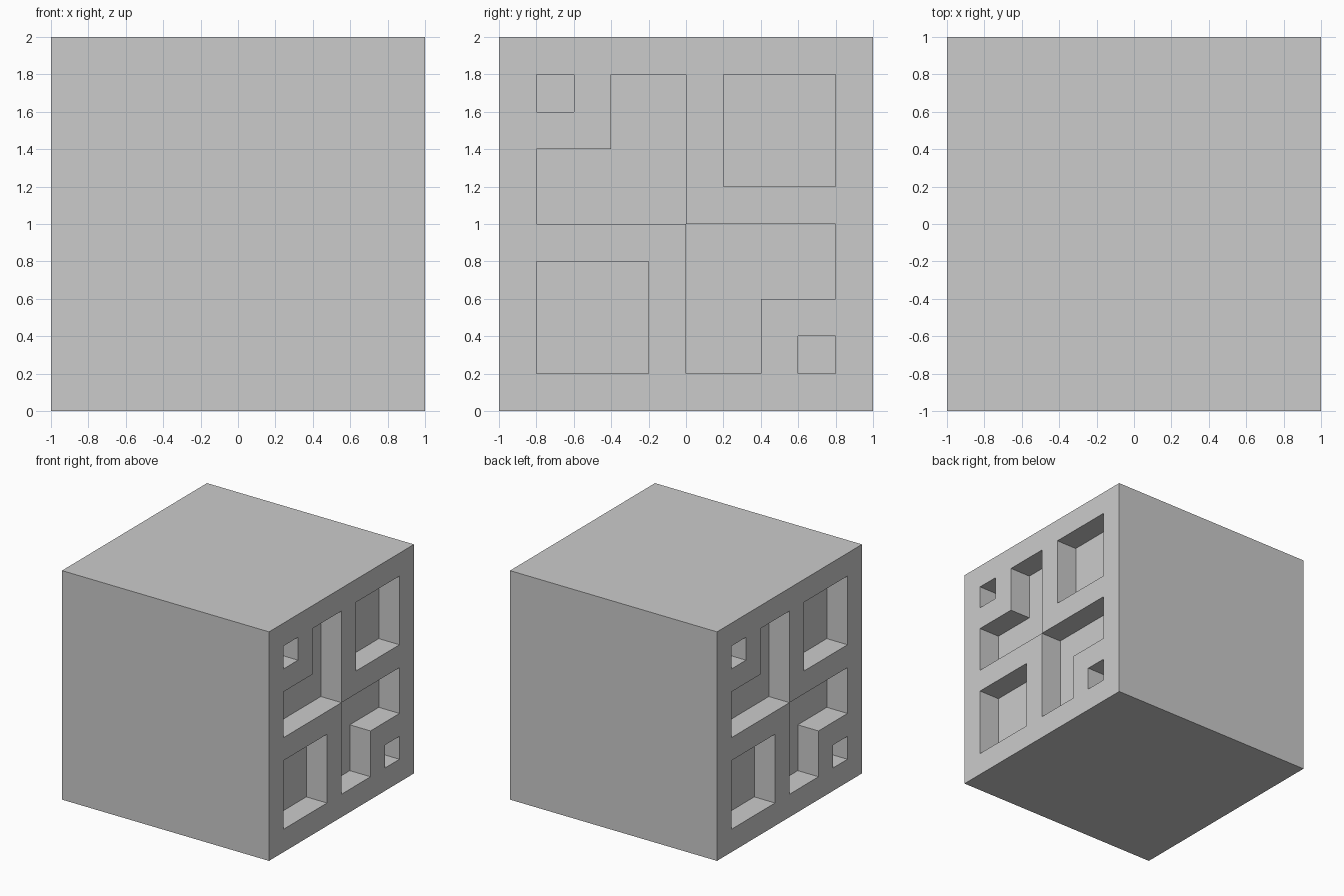
import bpy
import bmesh
from mathutils import Vector

if "Cube" in bpy.data.objects:
    bpy.data.objects.remove(bpy.data.objects["Cube"])

N = 10                            # cells across each patterned side
XS = [-1.0, -0.8, 0.8, 1.0]       # pocket layer, core, pocket layer

# Recesses as cell ranges (y0, y1, z0, z1); L shapes use two ranges
POCKETS = [
    (1, 2, 8, 9),                 # small square, upper
    (1, 5, 5, 7), (3, 5, 7, 9),   # upper L
    (6, 9, 6, 9),                 # large square, upper
    (1, 4, 1, 4),                 # large square, lower
    (5, 9, 3, 5), (5, 7, 1, 3),   # lower L
    (8, 9, 1, 2),                 # small square, lower
]


def solid(i, j, k):
    if not (0 <= i < 3 and 0 <= j < N and 0 <= k < N):
        return False
    if i == 1:
        return True
    if i == 0:                    # left side repeats the right, turned 180 degrees
        j = N - 1 - j
    return not any(a <= j < b and c <= k < d for a, b, c, d in POCKETS)


bm = bmesh.new()
verts = {}


def vert(i, j, k):
    if (i, j, k) not in verts:
        verts[i, j, k] = bm.verts.new((XS[i], -1 + 0.2 * j, 0.2 * k))
    return verts[i, j, k]


def add_face(cell, axis, side):
    # Quad on one side of a cell, wound to face outward
    u, v = (axis + 1) % 3, (axis + 2) % 3
    corners = []
    for du, dv in ((0, 0), (1, 0), (1, 1), (0, 1)):
        p = list(cell)
        p[axis] += side
        p[u] += du
        p[v] += dv
        corners.append(vert(*p))
    bm.faces.new(corners if side else corners[::-1])


# Block surface: outer sides, recess walls and recess floors
for i in range(3):
    for j in range(N):
        for k in range(N):
            if not solid(i, j, k):
                continue
            for axis in range(3):
                for side in (0, 1):
                    n = [i, j, k]
                    n[axis] += 2 * side - 1
                    if not solid(*n):
                        add_face((i, j, k), axis, side)

mesh = bpy.data.meshes.new("recessed_block")
bm.to_mesh(mesh)
bm.free()
block = bpy.data.objects.new("recessed_block", mesh)
bpy.context.collection.objects.link(block)
